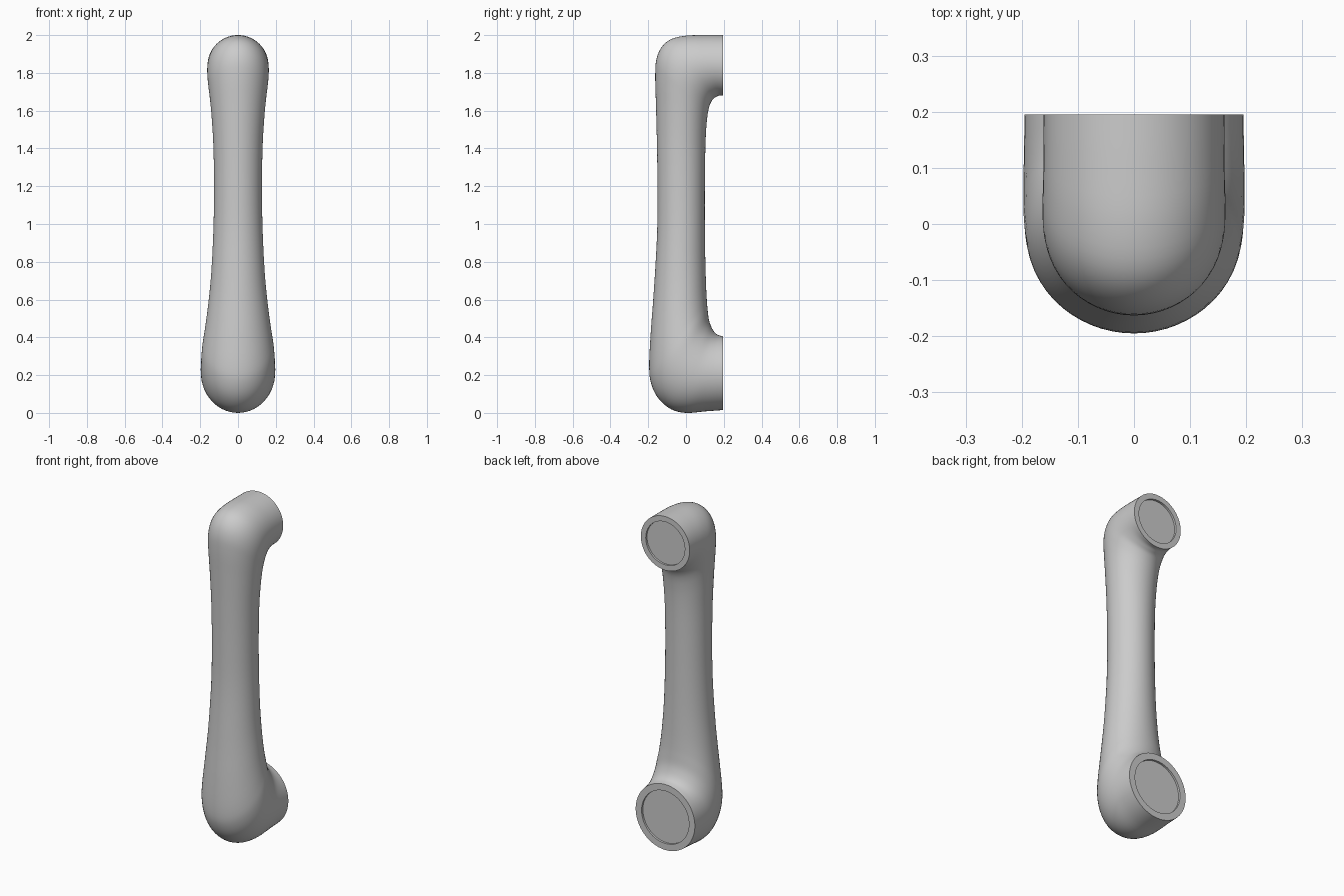
import bpy
import bmesh
from math import sin, cos, tau, radians
from mathutils import Vector

if "Cube" in bpy.data.objects:
    bpy.data.objects.remove(bpy.data.objects["Cube"], do_unlink=True)

SEGMENTS = 56      # points around each cross-section
STEPS = 4          # rings between neighbouring sections
RIM = 0.8          # recess radius relative to the end face
RECESS = 0.012     # recess depth

# Cross-sections from the lower end to the upper end:
# outer y, outer z, inner y, inner z, half width in x
SECTIONS = [
    (.195, .015, .195, .405, .195),
    (.10, .008, .165, .415, .196),
    (0, 0, .145, .435, .197),
    (-.08, .02, .13, .465, .197),
    (-.145, .075, .12, .50, .194),
    (-.183, .15, .114, .55, .188),
    (-.195, .24, .11, .60, .177),
    (-.187, .42, .106, .68, .16),
    (-.17, .65, .102, .82, .142),
    (-.153, .95, .10, 1.0, .13),
    (-.151, 1.2, .10, 1.2, .127),
    (-.154, 1.43, .102, 1.38, .13),
    (-.159, 1.63, .106, 1.49, .139),
    (-.163, 1.78, .112, 1.56, .149),
    (-.157, 1.87, .119, 1.605, .157),
    (-.13, 1.935, .128, 1.635, .162),
    (-.08, 1.978, .142, 1.66, .163),
    (0, 1.997, .16, 1.673, .162),
    (.10, 2, .175, 1.68, .161),
    (.195, 2, .195, 1.68, .161),
]


def make_material(name, value):
    mat = bpy.data.materials.new(name)
    mat.use_nodes = True
    color = (value, value, value, 1)
    mat.diffuse_color = color
    mat.node_tree.nodes["Principled BSDF"].inputs["Base Color"].default_value = color
    return mat


def smooth_sections(sections):
    """Catmull-Rom interpolation through the sections."""
    keys = [Vector(s) for s in sections]
    keys = [2 * keys[0] - keys[1]] + keys + [2 * keys[-1] - keys[-2]]
    result = []
    for a, b, c, d in zip(keys, keys[1:], keys[2:], keys[3:]):
        for i in range(STEPS):
            t = i / STEPS
            result.append(b + (c - a) * (t / 2)
                          + (2 * a - 5 * b + 4 * c - d) * (t * t / 2)
                          + (3 * b - a - 3 * c + d) * (t ** 3 / 2))
    return result + [keys[-2]]


def add_ring(bm, section, scale=1, shift=0):
    """Ellipse spanning the outer and inner profile points."""
    oy, oz, iy, iz, width = section
    outer, inner = Vector((0, oy, oz)), Vector((0, iy, iz))
    center = (outer + inner) / 2 + Vector((0, shift, 0))
    radius = (outer - inner) / 2 * scale
    side = Vector((width * scale, 0, 0))
    angles = [tau * i / SEGMENTS for i in range(SEGMENTS)]
    return [bm.verts.new(center + radius * cos(a) + side * sin(a)) for a in angles]


bm = bmesh.new()
path = smooth_sections(SECTIONS)

# Recessed ends are extra rings before and after the swept body
first, last = path[0], path[-1]
rings = [add_ring(bm, first, RIM, -RECESS), add_ring(bm, first, RIM)]
rings += [add_ring(bm, section) for section in path]
rings += [add_ring(bm, last, RIM), add_ring(bm, last, RIM, -RECESS)]

for low, high in zip(rings, rings[1:]):
    for i in range(SEGMENTS):
        j = (i + 1) % SEGMENTS
        bm.faces.new((low[i], low[j], high[j], high[i]))

# Recess floors
bm.faces.new(rings[0])
bm.faces.new(rings[-1])
bmesh.ops.recalc_face_normals(bm, faces=bm.faces)

mesh = bpy.data.meshes.new("pull_handle")
bm.to_mesh(mesh)
bm.free()
mesh.materials.append(make_material("plain grey", 0.6))

handle = bpy.data.objects.new("pull_handle", mesh)
bpy.context.collection.objects.link(handle)
bpy.ops.object.select_all(action="DESELECT")
handle.select_set(True)
bpy.context.view_layer.objects.active = handle
bpy.ops.object.shade_smooth_by_angle(angle=radians(35))
